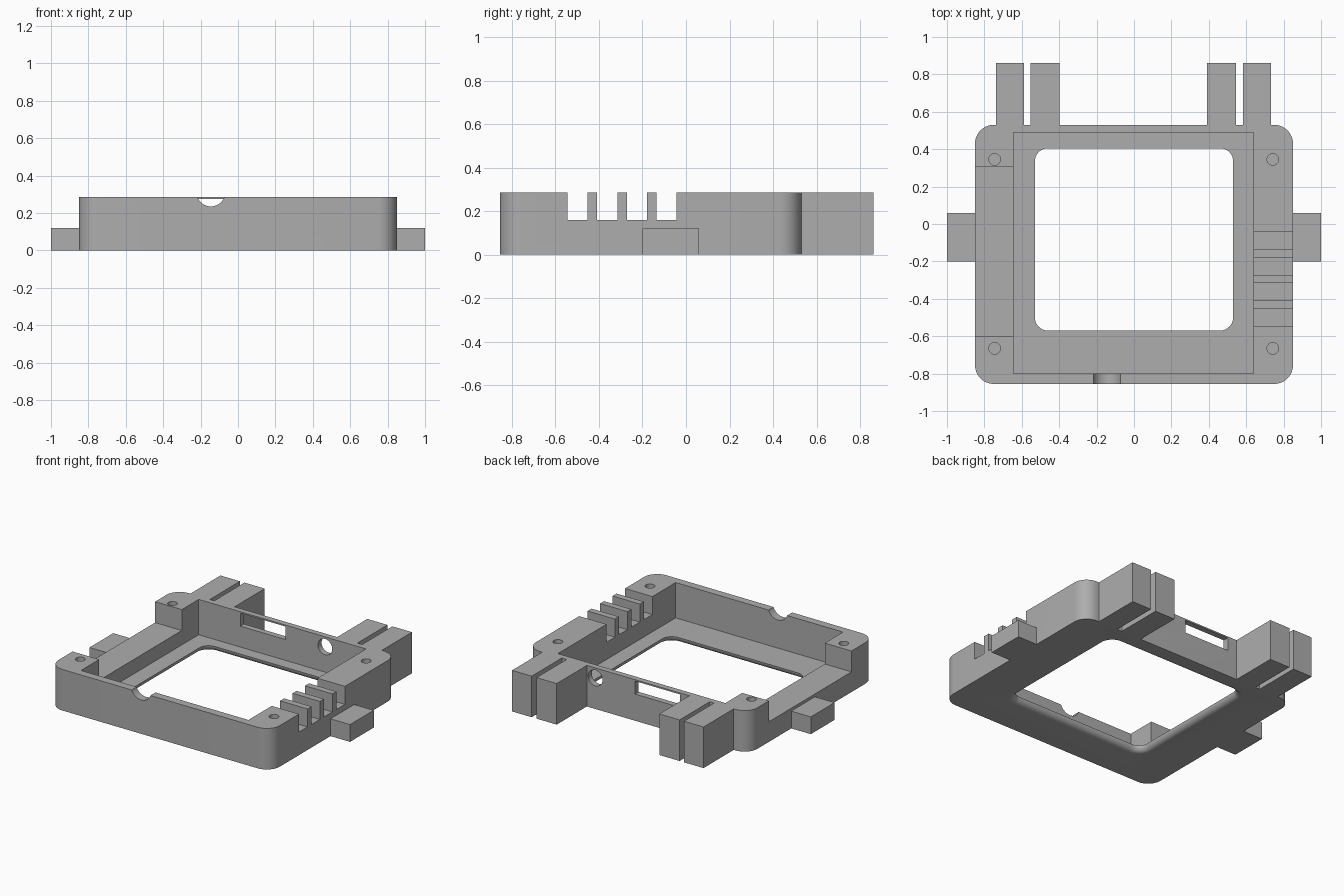
import bpy, bmesh, math

if "Cube" in bpy.data.objects:
    bpy.data.objects.remove(bpy.data.objects["Cube"])

grey = bpy.data.materials.new("plain grey")
grey.use_nodes = True
grey.diffuse_color = (0.42, 0.42, 0.42, 1)
grey.node_tree.nodes["Principled BSDF"].inputs["Base Color"].default_value = grey.diffuse_color

TOP = 0.285
FLOOR = 0.04


def rounded_rect(x0, x1, y0, y1, r, steps=10):
    """Counter-clockwise outline of a rectangle with rounded corners."""
    pts = []
    corners = [(x1 - r, y1 - r), (x0 + r, y1 - r), (x0 + r, y0 + r), (x1 - r, y0 + r)]
    for q, (cx, cy) in enumerate(corners):
        for i in range(steps + 1):
            a = (q + i / steps) * math.pi / 2
            pts.append((cx + r * math.cos(a), cy + r * math.sin(a)))
    return pts


def loft(name, layers):
    """Solid through a list of (outline, z) layers, bottom to top."""
    bm = bmesh.new()
    rings = [[bm.verts.new((x, y, z)) for x, y in pts] for pts, z in layers]
    n = len(rings[0])
    bm.faces.new(rings[0][::-1])
    bm.faces.new(rings[-1])
    for low, high in zip(rings, rings[1:]):
        for i in range(n):
            j = (i + 1) % n
            bm.faces.new((low[i], low[j], high[j], high[i]))
    mesh = bpy.data.meshes.new(name)
    bm.to_mesh(mesh)
    bm.free()
    mesh.materials.append(grey)
    ob = bpy.data.objects.new(name, mesh)
    bpy.context.collection.objects.link(ob)
    return ob


def box(name, x0, x1, y0, y1, z0, z1):
    outline = [(x0, y0), (x1, y0), (x1, y1), (x0, y1)]
    return loft(name, [(outline, z0), (outline, z1)])


def cylinder(name, x, y, z, r, depth, along_y=False):
    bpy.ops.mesh.primitive_cylinder_add(
        vertices=40, radius=r, depth=depth, location=(x, y, z),
        rotation=(math.pi / 2 if along_y else 0, 0, 0))
    ob = bpy.context.object
    ob.name = name
    ob.data.materials.append(grey)
    return ob


def cut(target, cutter):
    cutter.hide_render = True
    mod = target.modifiers.new("cut", "BOOLEAN")
    mod.operation = "DIFFERENCE"
    mod.solver = "EXACT"
    mod.object = cutter
    bpy.context.view_layer.objects.active = target
    bpy.ops.object.modifier_apply(modifier=mod.name)
    bpy.data.objects.remove(cutter)


# Outer body and tray cavity
outline = rounded_rect(-0.85, 0.85, -0.855, 0.53, 0.1)
frame = loft("frame", [(outline, 0), (outline, TOP)])
cut(frame, box("cavity", -0.645, 0.64, -0.8, 0.49, FLOOR, 0.5))

# Window through the floor, its lower edge rounded over
layers = []
for i in range(9):
    a = math.pi / 2 * (1 - i / 8)
    grow = FLOOR * (1 - math.cos(a))
    ring = rounded_rect(-0.53 - grow, 0.53 + grow, -0.57 - grow, 0.405 + grow, 0.07 + grow)
    layers.append((ring, FLOOR * (1 - math.sin(a))))
layers = [(layers[0][0], -0.05)] + layers + [(layers[-1][0], 0.1)]
cut(frame, loft("window", layers))

# Long notch in one side wall, four comb slots in the other
cut(frame, box("side_notch", -0.95, -0.6, -0.6, 0.305, 0.14, 0.5))
for i in range(4):
    y = -0.545 + i * 0.1365
    cut(frame, box("comb_slot", 0.6, 0.95, y, y + 0.093, 0.16, 0.5))

# Cable notch in the front wall, slot and round hole in the back wall
cut(frame, cylinder("cable_notch", -0.145, -0.83, 0.312, 0.077, 0.2, True))
cut(frame, box("back_slot", -0.325, 0.02, 0.45, 0.6, 0.185, 0.275))
cut(frame, cylinder("back_hole", 0.325, 0.52, 0.215, 0.055, 0.14, True))

# Screw holes in the corner posts
for x in (-0.745, 0.742):
    for y in (-0.665, 0.345):
        cut(frame, cylinder("screw_hole", x, y, TOP, 0.031, 0.3))

bpy.ops.object.select_all(action="DESELECT")
frame.select_set(True)
bpy.context.view_layer.objects.active = frame
bpy.ops.object.shade_smooth_by_angle(angle=math.radians(25))

# Paired lugs at the back
for name, x0, x1 in (("right_outer", -0.737, -0.587), ("right_inner", -0.553, -0.397),
                     ("left_inner", 0.39, 0.545), ("left_outer", 0.582, 0.733)):
    box(name + "_lug", x0, x1, 0.53, 0.86, 0, TOP)

# Side tabs
box("right_tab", -1, -0.85, -0.2, 0.06, 0, 0.12)
box("left_tab", 0.85, 1, -0.2, 0.06, 0, 0.12)
